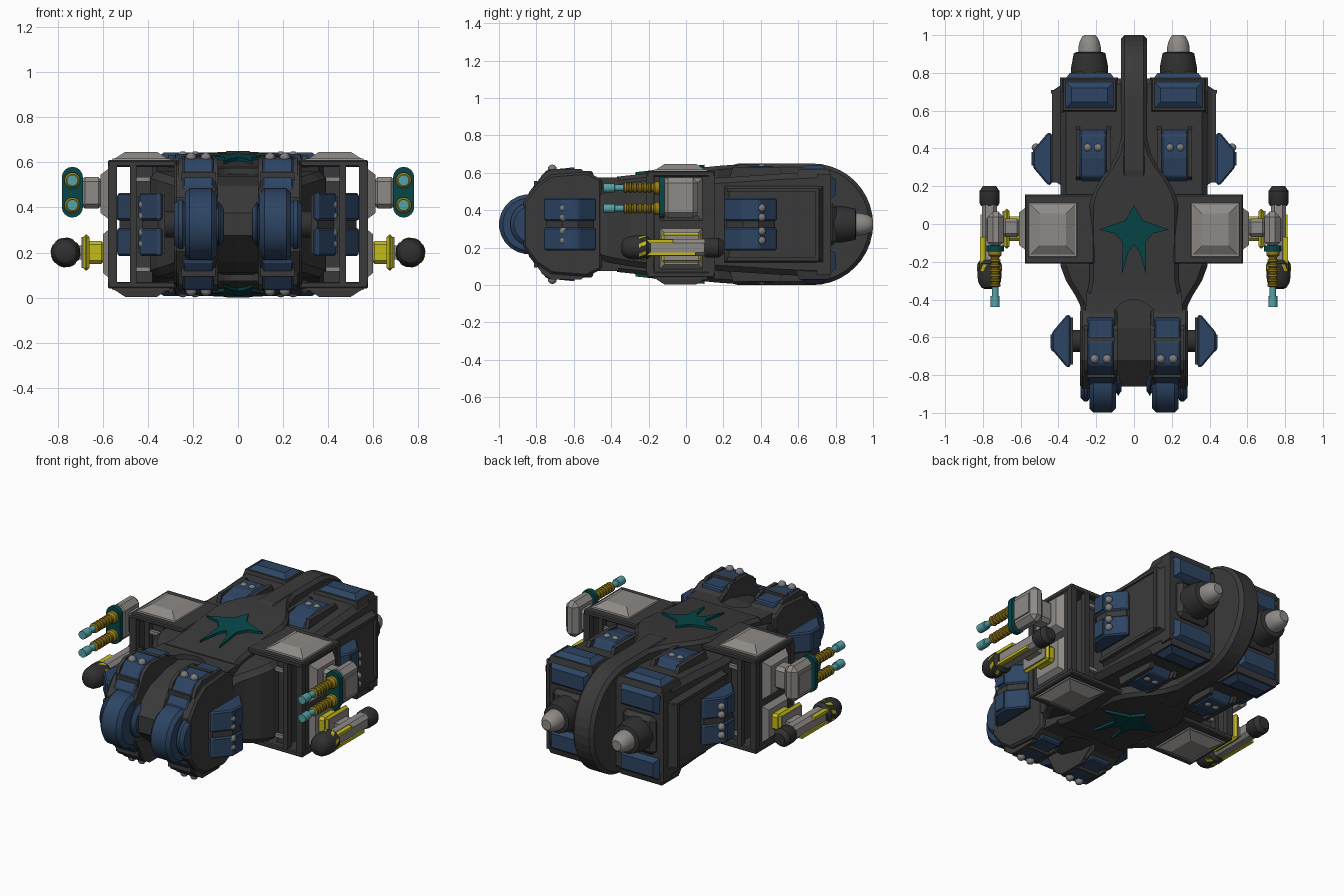
import bpy, bmesh, math
from mathutils import Matrix

if "Cube" in bpy.data.objects:
    bpy.data.objects.remove(bpy.data.objects["Cube"])

MID = 0.325  # the hull is symmetric about this height; all z values below are relative to it


def mat(name, r, g, b):
    m = bpy.data.materials.new(name)
    m.diffuse_color = (r, g, b, 1)
    m.use_nodes = True
    m.node_tree.nodes["Principled BSDF"].inputs["Base Color"].default_value = m.diffuse_color
    return m


DARK = mat("hull_dark_grey", .042, .042, .042)
BLACK = mat("gun_charcoal", .03, .03, .03)
BLUE = mat("armour_blue", .026, .058, .125)
GREY = mat("light_grey", .27, .255, .24)
BOLT = mat("bolt_grey", .2, .2, .2)
TEAL = mat("deep_teal", .002, .062, .066)
YELLOW = mat("warning_yellow", .55, .5, .012)
GOLD = mat("barrel_gold", .3, .2, .01)
CYAN = mat("muzzle_cyan", .09, .36, .38)
smooth = []


def finish(name, bm, material, mx, mz, bevel=0, soft=False):
    bmesh.ops.recalc_face_normals(bm, faces=bm.faces[:])
    me = bpy.data.meshes.new(name)
    bm.to_mesh(me)
    bm.free()
    me.materials.append(material)
    ob = bpy.data.objects.new(name, me)
    ob.location.z = MID
    bpy.context.collection.objects.link(ob)
    if bevel:
        b = ob.modifiers.new("bevel", 'BEVEL')
        b.width, b.segments, b.limit_method = bevel, 1, 'ANGLE'
        b.angle_limit = math.radians(40)
    if mx or mz:
        m = ob.modifiers.new("mirror", 'MIRROR')
        m.use_axis = (mx, False, mz)
        m.use_mirror_merge = False
    if soft:
        smooth.append(ob)
    return ob


def loft(name, rings, material, mx=True, mz=False, bevel=0, soft=False):
    bm = bmesh.new()
    rows = [[bm.verts.new(p) for p in r] for r in rings]
    n = len(rows[0])
    for a, b in zip(rows, rows[1:]):
        for i in range(n):
            bm.faces.new((a[i], a[(i + 1) % n], b[(i + 1) % n], b[i]))
    bm.faces.new(rows[0])
    bm.faces.new(rows[-1])
    return finish(name, bm, material, mx, mz, bevel, soft)


def on_axis(axis, u, v, w):
    return {'x': (w, u, v), 'y': (u, w, v), 'z': (u, v, w)}[axis]


def prism(name, pts, axis, a, b, material, **k):
    return loft(name, [[on_axis(axis, u, v, w) for u, v in pts] for w in (a, b)], material, **k)


def box(name, x0, x1, y0, y1, z0, z1, material, **k):
    return prism(name, [(x0, y0), (x1, y0), (x1, y1), (x0, y1)], 'z', z0, z1, material, **k)


def frustum(name, axis, u0, u1, v0, v1, w0, w1, inset, material, **k):
    rings = []
    for w, i in ((w0, 0), (w1, inset)):
        rings.append([on_axis(axis, u, v, w) for u, v in
                      ((u0 + i, v0 + i), (u1 - i, v0 + i), (u1 - i, v1 - i), (u0 + i, v1 - i))])
    return loft(name, rings, material, **k)


def turned(name, axis, u, v, profile, material, n=16, **k):
    rings = [[on_axis(axis, u + r * math.cos(math.tau * (i + .5) / n), v + r * math.sin(math.tau * (i + .5) / n), w)
              for i in range(n)] for w, r in profile]
    return loft(name, rings, material, soft=True, **k)


def balls(name, spots, r, material, **k):
    bm = bmesh.new()
    for s in spots:
        bmesh.ops.create_uvsphere(bm, u_segments=12, v_segments=8, radius=r, matrix=Matrix.Translation(s))
    return finish(name, bm, material, soft=True, **k)


def sections(name, rows, c, material, **k):
    rings = []
    for y, w, h in rows:
        q = [(w, h - c), (w - c, h), (c - w, h), (-w, h - c), (-w, c - h), (c - w, -h), (w - c, -h), (w, c - h)]
        rings.append([(x, y, z) for x, z in q])
    return loft(name, rings, material, mx=False, **k)


# Main hull, raised deck, disc-shaped spine
sections("main_hull", [(-.8, .26, .1), (-.7, .27, .16), (-.5, .28, .17), (-.43, .285, .2), (-.38, .31, .21),
                       (-.3, .36, .225), (-.22, .39, .235), (.2, .39, .25), (.5, .39, .27), (.74, .39, .28),
                       (.77, .37, .25)], .03, DARK)
sections("raised_deck", [(-.37, .25, .2545), (-.3, .235, .262), (.1, .235, .305), (.17, .215, .312), (.24, .175, .317),
                         (.3, .13, .319), (.37, .09, .321), (.45, .07, .322), (.55, .06, .322)], .02, DARK)
arc = [(.675 + .325 * math.cos(t), .325 * math.sin(t)) for t in [math.pi * (i / 20 - .5) for i in range(21)]]
prism("spine_disc", [(.22, .31), (.22, -.31), (.28, -.325)] + arc + [(.28, .325)], 'x', -.07, .07, DARK,
      mx=False, bevel=.02)

# Front of deck with arched recess, sunken nose, prongs
arch = [(.12 * math.cos(math.pi * i / 12), -.52 + .12 * math.sin(math.pi * i / 12)) for i in range(13)]
prism("deck_arch", [(-.25, -.36), (.25, -.36), (.265, -.57), (.12, -.57)] + arch + [(-.12, -.57), (-.265, -.57)],
      'z', -.25, .25, DARK, mx=False)
nose = [(-.36, .225), (-.55, .215), (-.72, .17), (-.86, .05)]
prism("centre_nose", nose + [(y, -z) for y, z in reversed(nose)], 'x', -.1, .1, DARK, mx=False)
prong = [(-.45, .24), (-.53, .28), (-.72, .265), (-.8, .21), (-.87, .12)]
prism("front_prong", prong + [(y, -z) for y, z in reversed(prong)], 'x', .09, .285, DARK, bevel=.012)

# Blue rounded bumpers at the nose
for nm, x0, x1, r, cy in (("bumper_wheel", .095, .235, .16, -.84), ("bumper_hub", .225, .283, .12, -.82),
                          ("bumper_inner_hub", .065, .1, .1, -.81)):
    turned(nm, 'x', cy, 0, [(x0, r - .025), (x0 + .022, r), (x1 - .02, r), (x1, r - .02)], BLUE, n=24)

# Armour pods on top and underneath, front and rear
front = [(-.83, .12), (-.845, .165), (-.79, .235), (-.745, .29), (-.62, .302), (-.6, .285), (-.5, .285), (-.48, .2)]
rear = [(.22, .24), (.25, .29), (.35, .312), (.47, .312), (.51, .25)]
prism("front_armour_pod", front, 'x', .108, .245, BLUE, mz=True, bevel=.008)
prism("rear_armour_pod", rear, 'x', .145, .285, BLUE, mz=True, bevel=.008)
for x in (.088, .245):
    prism("front_pod_rail", [(-.85, .12), (-.77, .265), (-.72, .295), (-.56, .295), (-.47, .22)], 'x', x, x + .02,
          DARK, mz=True)
for x in (.122, .285):
    prism("rear_pod_rail", [(.23, .24), (.25, .305), (.5, .305), (.53, .24)], 'x', x, x + .023, DARK, mz=True)
box("front_pod_strap", .1, .25, -.622, -.597, .22, .303, DARK, mz=True)
box("front_pod_lower_strap", .1, .25, -.812, -.797, .15, .232, DARK, mz=True)
balls("pod_bolts", [(.142, -.715, .295), (.208, -.715, .295), (.19, .405, .3), (.245, .405, .3)], .024, BOLT,
      mx=True, mz=True)

# Side pods on stalks
for nm, y, x, d in (("rear", .345, .435, .06), ("front", -.62, .335, -.035)):
    plan = [(x, y - .135), (x + .02, y - .14), (x + .1, y - .045), (x + .1, y + .045), (x + .02, y + .14), (x, y + .135)]
    prism(nm + "_side_pod", plan, 'z', .018, .14, BLUE, mz=True, bevel=.008)
    core = [(x + (px - x) * .9, y + (py - y) * .92) for px, py in plan]
    prism(nm + "_side_pod_core", core, 'z', -.02, .02, DARK)
    box(nm + "_side_pod_back", x - .012, x + .012, y - .125, y + .125, -.13, .13, DARK)
    turned(nm + "_side_stalk", 'x', y, 0, [(x - .1, .08), (x - .06, .08), (x - .05, .06), (x + .02, .06)], BLACK)
    balls(nm + "_side_bolts", [(x + .085, y + d, s * .062) for s in (.6, 1.4)], .022, BOLT, mx=True, mz=True)
    box(nm + "_side_pod_plate", x + .098, x + .108, y - .035, y + .035, .03, .125, BLUE, mz=True)

# Rear flank blocks with raised rims
frustum("flank_block", 'x', .2, .74, -.21, .21, .38, .425, .03, DARK)
box("flank_rim_post", .41, .44, .69, .71, -.19, .19, DARK)
box("flank_rim_bar", .41, .435, .22, .71, .175, .195, DARK, mz=True)

# Engine block panels and thrusters
frustum("engine_top_frame", 'z', .085, .385, .59, .775, .25, .295, .012, DARK, mz=True)
frustum("engine_top_panel", 'z', .105, .365, .61, .755, .293, .318, .035, BLUE, mz=True)
frustum("engine_rear_panel", 'y', .1, .365, .13, .265, .765, .8, .025, BLUE, mz=True)
box("engine_rear_wall", .372, .392, .7, .775, -.27, .27, DARK)
box("thruster_base", .125, .345, .72, .805, -.115, .115, DARK, bevel=.025)
turned("thruster_collar", 'y', .235, 0, [(.79, .1), (.83, .1), (.905, .085), (.91, .07)], BLACK)
turned("thruster_nozzle", 'y', .235, 0, [(.9, .062), (.94, .06), (.97, .052), (.992, .04), (1.0, .03)], GREY)

# Open frames on the sides with pale caps
box("frame_plate", .21, .578, -.21, .155, .255, .285, DARK, mz=True, bevel=.006)
box("frame_outer_wall", .55, .572, -.17, .12, -.26, .26, DARK)
box("frame_inner_wall", .38, .455, -.17, .12, -.26, .26, DARK)
for y in (-.21, .12):
    box("frame_outer_post", .537, .578, y, y + .035, -.26, .26, DARK)
    box("frame_inner_post", .45, .48, y, y + .035, -.26, .26, DARK)
    box("frame_inner_trim", .36, .38, y + .008, y + .028, -.21, .21, GREY)
    box("frame_trim_bar", .36, .45, y + .008, y + .028, .19, .21, GREY, mz=True)
frustum("frame_cap", 'z', .3, .56, -.175, .115, .284, .292, .004, GREY, mz=True)
frustum("frame_cap_raised", 'z', .31, .55, -.165, .105, .29, .322, .05, GREY, mz=True)

# Twin-barrel upper guns
frustum("gun_mount_plate", 'x', -.14, .09, .02, .25, .57, .61, .03, GREY)
box("gun_mount_neck", .6, .7, -.07, .03, .07, .21, GREY, bevel=.02)
box("gun_body", .69, .775, -.125, .065, .035, .25, GREY, bevel=.028)
caps = [math.pi * i / 8 for i in range(9)]
capsule = [(.735 + .047 * math.cos(t), .208 + .047 * math.sin(t)) for t in caps]
capsule += [(.735 - .047 * math.cos(t), .077 - .047 * math.sin(t)) for t in caps]
prism("gun_face_plate", capsule, 'y', -.145, -.115, TEAL)
box("gun_side_plate", .77, .782, -.09, .03, .08, .2, GREY)
for z in (.195, .085):
    ribs = [(-.12, .036), (-.165, .036), (-.175, .024)]
    for i in range(6):
        y = -.185 - i * .026
        ribs += [(y, .022), (y - .004, .029), (y - .014, .029), (y - .018, .022)]
    turned("gun_barrel", 'y', .735, z, ribs, GOLD, n=12)
    turned("gun_muzzle", 'y', .735, z, [(-.33, .018), (-.38, .018), (-.382, .025), (-.44, .025)], CYAN, n=12)

# Lower launchers on yellow brackets
frustum("launcher_mount_plate", 'x', -.14, .09, -.24, -.02, .57, .6, .025, GREY)
box("launcher_bracket", .59, .675, -.09, .04, -.175, -.075, YELLOW, bevel=.015)
box("launcher_flange", .66, .688, -.13, .08, -.205, -.045, YELLOW, bevel=.012)
box("launcher_flange_cover", .686, .695, -.118, .068, -.193, -.057, GREY)
box("launcher_arm", .685, .74, -.07, .04, -.155, -.095, GREY)
box("launcher_body", .725, .805, -.22, .12, -.17, -.08, GREY, bevel=.02)
box("launcher_stripe", .788, .814, -.24, -.07, -.1, -.082, YELLOW)
box("launcher_side_stripe", .788, .812, -.22, .05, -.168, -.152, YELLOW)
turned("launcher_head", 'y', .765, -.125, [(-.345, .025), (-.335, .045), (-.31, .06), (-.28, .065), (-.21, .065),
                                           (-.19, .05)], BLACK)
turned("launcher_tail", 'y', .765, -.125, [(.095, .045), (.11, .054), (.175, .054), (.2, .035)], BLACK)
# Slanted hazard marks around the launcher head
for i in range(8):
    a = math.tau * i / 8
    ring = []
    for r in (.060, .067):
        ring.append([(.765 + r * math.cos(a + t), y, -.125 + r * math.sin(a + t))
                     for t, y in ((0, -.25), (.3, -.25), (.55, -.215), (.25, -.215))])
    loft("launcher_hazard_mark", ring, YELLOW)

# Plain teal arrow plate on the deck, top and bottom, following the slope
half = [(0, .1), (.045, .02), (.185, -.03), (.1, -.05), (.06, -.1), (.065, -.27), (.03, -.15)]
plan = half + [(0, -.11)] + [(-x, y) for x, y in reversed(half[1:])]
loft("deck_arrow_plate", [[(x, y, .294 + .1075 * y + t) for x, y in plan] for t in (-.005, .014)], TEAL,
     mx=False, mz=True)

# Smooth the round parts only
bpy.ops.object.select_all(action='DESELECT')
for ob in smooth:
    ob.select_set(True)
bpy.context.view_layer.objects.active = smooth[0]
bpy.ops.object.shade_smooth_by_angle(angle=math.radians(32))
